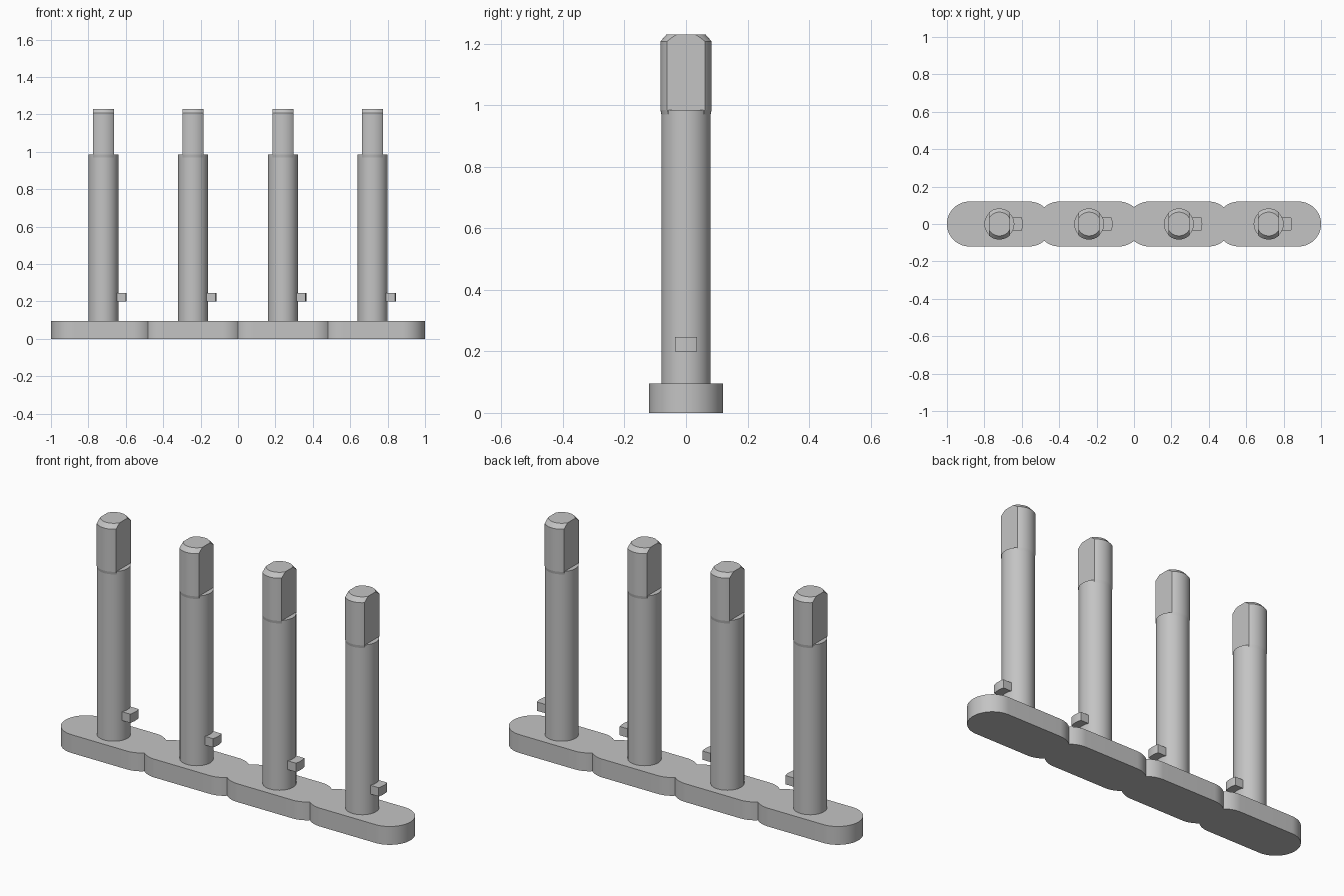
import bpy
import bmesh
from math import sin, cos, acos, asin, pi, radians

if "Cube" in bpy.data.objects:
    bpy.data.objects.remove(bpy.data.objects["Cube"], do_unlink=True)

PITCH = 0.48          # spacing of the posts
COUNT = 4
CENTRES = [(i - (COUNT - 1) / 2) * PITCH for i in range(COUNT)]
BASE_H = 0.096
LOBE_R = 0.12
LOBE_X = 0.16         # arc centre from the middle of a lobe
SHAFT_R = 0.08
SHELF_Z = 0.985
HEAD_R = 0.083
FLAT_X = 0.056        # half width across the flats

grey = bpy.data.materials.new("plain grey")
grey.use_nodes = True
colour = (0.55, 0.55, 0.55, 1)
grey.diffuse_color = colour
grey.node_tree.nodes["Principled BSDF"].inputs["Base Color"].default_value = colour


def finish(name, bm):
    """Turn a bmesh into a shaded object."""
    bmesh.ops.recalc_face_normals(bm, faces=bm.faces)
    mesh = bpy.data.meshes.new(name)
    bm.to_mesh(mesh)
    bm.free()
    mesh.materials.append(grey)
    obj = bpy.data.objects.new(name, mesh)
    bpy.context.collection.objects.link(obj)
    bpy.ops.object.select_all(action="DESELECT")
    obj.select_set(True)
    bpy.context.view_layer.objects.active = obj
    bpy.ops.object.shade_smooth_by_angle(angle=radians(10))
    return obj


def arc(cx, r, start, end, n):
    return [(cx + r * cos(start + (end - start) * i / n),
             r * sin(start + (end - start) * i / n)) for i in range(n + 1)]


def prism(outline, z0, z1):
    bm = bmesh.new()
    face = bm.faces.new([bm.verts.new((x, y, z0)) for x, y in outline])
    top = bmesh.ops.extrude_face_region(bm, geom=[face])["geom"]
    verts = [v for v in top if isinstance(v, bmesh.types.BMVert)]
    bmesh.ops.translate(bm, verts=verts, vec=(0, 0, z1 - z0))
    return bm


def lathe(profile, n=64):
    """Closed solid of revolution from (radius, height) points."""
    bm = bmesh.new()
    rings = [[bm.verts.new((x, y, z)) for x, y in arc(0, r, 0, 2 * pi, n)[:-1]]
             for r, z in profile]
    for low, high in zip(rings, rings[1:]):
        for i in range(n):
            j = (i + 1) % n
            bm.faces.new((low[i], low[j], high[j], high[i]))
    bm.faces.new(rings[0][::-1])
    bm.faces.new(rings[-1])
    return bm


# base strip: merged round-ended lobes with a notch between neighbours
notch = acos((PITCH / 2 - LOBE_X) / LOBE_R)
front = []
for i, c in enumerate(CENTRES):
    first, last = i == 0, i == COUNT - 1
    left = arc(c - LOBE_X, LOBE_R, pi if first else 2 * pi - pi + notch,
               1.5 * pi, 20 if first else 10)
    right = arc(c + LOBE_X, LOBE_R, 1.5 * pi,
                2 * pi if last else 2 * pi - notch, 20 if last else 10)
    front += (left if first else left[1:]) + right
back = [(x, -y) for x, y in front[1:-1]][::-1]
finish("base_strip", prism(front + back, 0, BASE_H))

# round shaft
shaft = finish("shaft", lathe([(SHAFT_R, BASE_H), (SHAFT_R, SHELF_Z)]))

# chamfered head with two flats
bm = lathe([(SHAFT_R, 0.97), (HEAD_R, SHELF_Z), (HEAD_R, 1.208), (0.0635, 1.23)])
for side in (-1, 1):
    cut = bmesh.ops.bisect_plane(bm, geom=bm.verts[:] + bm.edges[:] + bm.faces[:],
                                 plane_co=(side * FLAT_X, 0, 0),
                                 plane_no=(side, 0, 0), clear_outer=True)
    bmesh.ops.holes_fill(bm, edges=[e for e in bm.edges if e.is_boundary])
head = finish("flattened_head", bm)

# side peg with a curved end
half = asin(0.035 / 0.125)
outline = [(0.05, -0.035)] + arc(0, 0.125, -half, half, 8) + [(0.05, 0.035)]
peg = finish("side_peg", prism(outline, 0.2, 0.246))

# repeat each post part along the strip
for part in (shaft, head, peg):
    part.location.x = CENTRES[0]
    for i, c in enumerate(CENTRES[1:], 2):
        twin = part.copy()
        twin.name = f"{part.name}_{i}"
        twin.location.x = c
        bpy.context.collection.objects.link(twin)
